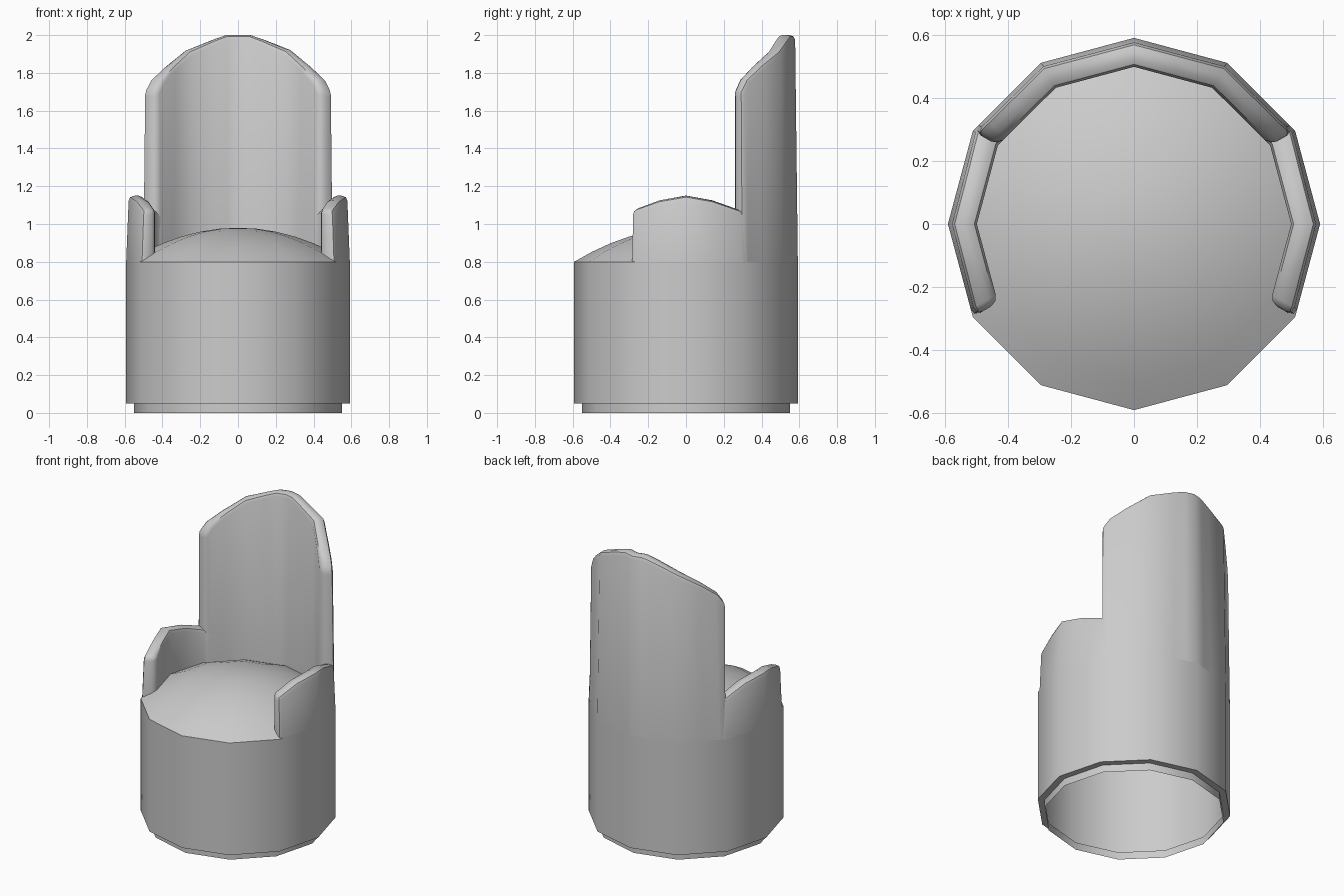
import bpy, bmesh
from math import sin, cos, pi, radians, degrees, floor

if "Cube" in bpy.data.objects:
    bpy.data.objects.remove(bpy.data.objects["Cube"])

R_OUT, R_IN, SEAT_Z, SIDES = 0.592, 0.50, 0.80, 12


def finish(bm, name):
    bmesh.ops.recalc_face_normals(bm, faces=bm.faces)
    me = bpy.data.meshes.new(name)
    bm.to_mesh(me)
    bm.free()
    ob = bpy.data.objects.new(name, me)
    bpy.context.collection.objects.link(ob)
    bpy.ops.object.select_all(action='DESELECT')
    ob.select_set(True)
    bpy.context.view_layer.objects.active = ob
    bpy.ops.object.shade_smooth_by_angle(angle=radians(40))
    return ob


def on_polygon(deg, r):
    """Point at an angle on the twelve-sided outline of radius r."""
    step = 360 / SIDES
    local = radians(deg - floor(deg / step) * step - step / 2)
    d = r * cos(pi / SIDES) / cos(local)
    return d * cos(radians(deg)), d * sin(radians(deg))


def lathe(name, profile):
    bm = bmesh.new()
    rings = []
    for r, z in profile:
        if r == 0:
            rings.append([bm.verts.new((0, 0, z))] * SIDES)
        else:
            rings.append([bm.verts.new((*on_polygon(i * 30, r), z)) for i in range(SIDES)])
    for a, b in zip(rings, rings[1:]):
        for i in range(SIDES):
            j = (i + 1) % SIDES
            quad = [a[i], a[j], b[j], b[i]]
            bm.faces.new(list(dict.fromkeys(quad)))
    return finish(bm, name)


def wall(name, outline, taper, round_start=True, round_end=True):
    """Curved wall following the outline of (angle, top height), with a rounded rim."""
    bm = bmesh.new()
    cols = []
    for deg, top in outline:
        r_top = R_OUT - taper * (top - SEAT_Z)
        cols.append([bm.verts.new((*on_polygon(deg, r), z)) for r, z in
                     ((R_IN, SEAT_Z), (R_IN, top), (r_top, top), (R_OUT, SEAT_Z))])
    rim = []
    for a, b in zip(cols, cols[1:]):
        for k in range(3):
            bm.faces.new((a[k], a[k + 1], b[k + 1], b[k]))
        rim += [(a[1], b[1]), (a[2], b[2])]
    for col, rounded in ((cols[0], round_start), (cols[-1], round_end)):
        bm.faces.new(col)
        if rounded:
            rim += [(col[k], col[k + 1]) for k in range(3)]
    bmesh.ops.recalc_face_normals(bm, faces=bm.faces)
    edges = [bm.edges.get(pair) for pair in rim]
    bmesh.ops.bevel(bm, geom=edges, offset=0.026, segments=2, profile=0.5,
                    affect='EDGES', clamp_overlap=False)
    return finish(bm, name)


# Drum base with recessed plinth, open underneath
lathe("base", [(0.55, 0), (0.55, 0.05), (R_OUT, 0.05), (R_OUT, SEAT_Z)])

# Domed seat cushion
lathe("seat", [(r, SEAT_Z + 0.18 * (1 - (r / R_OUT) ** 2))
               for r in (R_OUT, 0.5, 0.4, 0.3, 0.2, 0.1, 0)])

# Tall arched backrest
half = [(30, 1.70), (34.5, 1.765), (45, 1.835), (60, 1.92), (75, 1.975), (83, 2.0)]
wall("backrest", half + [(90, 2.0)] + [(180 - a, z) for a, z in reversed(half)], 0.012)

# Low arms, each tucked slightly into the backrest
arm = [(-30, 1.075), (-15, 1.125), (0, 1.15), (15, 1.125), (30, 1.075), (34, 1.065)]
wall("right_arm", arm, 0.04, round_end=False)
wall("left_arm", [(180 - a, z) for a, z in arm], 0.04, round_end=False)
